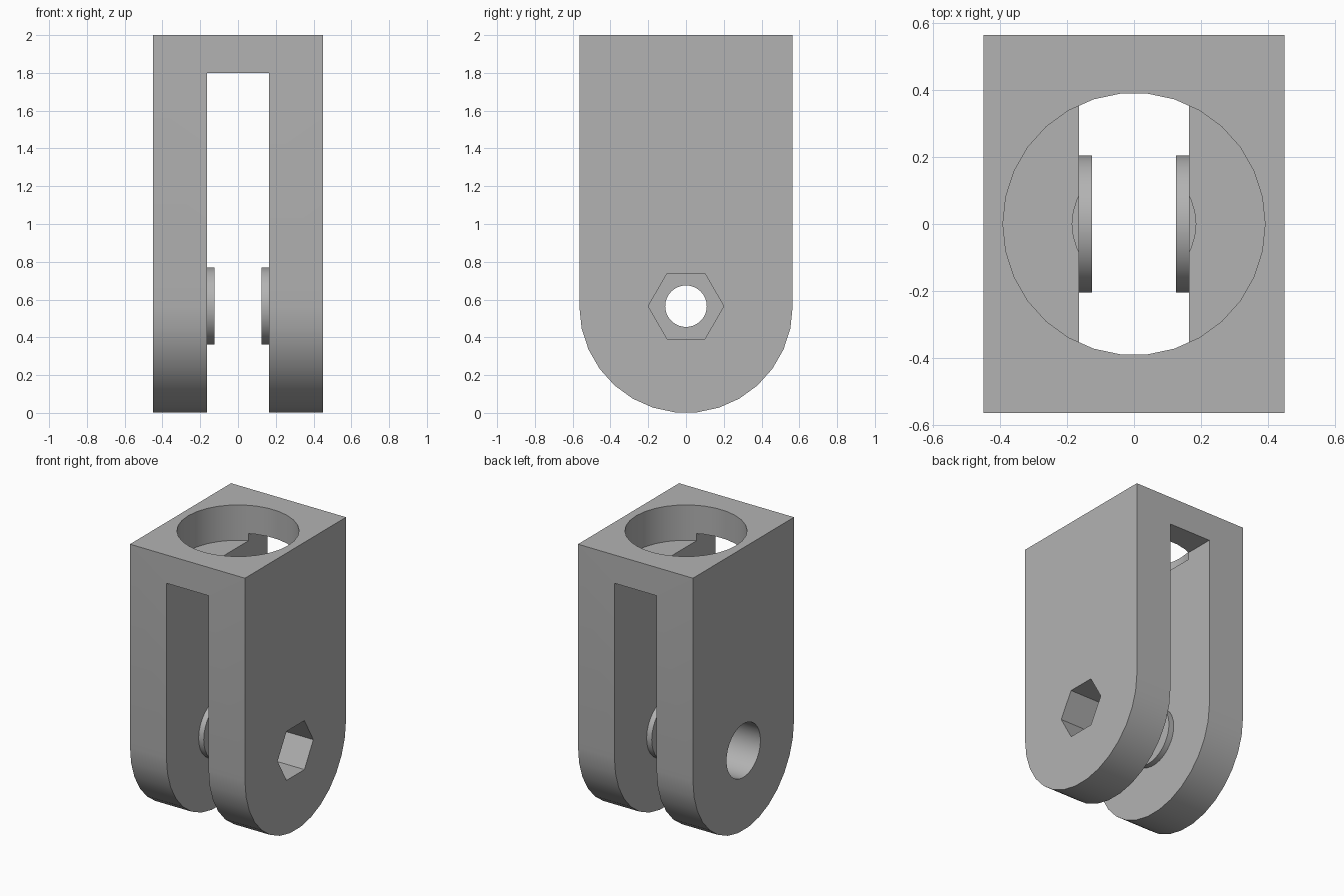
import bpy, bmesh, math
from mathutils import Matrix

default = bpy.data.objects.get("Cube")
if default:
    bpy.data.objects.remove(default, do_unlink=True)

HALF_X, HALF_Y, TOP = 0.45, 0.565, 2.0
SLOT = 0.165          # half width of the wheel slot
AXLE_Z = 0.565
SEGMENTS = 30

grey = bpy.data.materials.new("plain_grey")
grey.use_nodes = True
grey.diffuse_color = (0.45, 0.45, 0.45, 1)
grey.node_tree.nodes["Principled BSDF"].inputs["Base Color"].default_value = grey.diffuse_color


def finish(name, bm):
    bmesh.ops.recalc_face_normals(bm, faces=bm.faces)
    mesh = bpy.data.meshes.new(name)
    bm.to_mesh(mesh)
    bm.free()
    mesh.materials.append(grey)
    obj = bpy.data.objects.new(name, mesh)
    bpy.context.collection.objects.link(obj)
    return obj


def cylinder_x(name, radius, x0, x1, sides=SEGMENTS):
    """Prism along x at axle height, with a corner on the y axis."""
    bm = bmesh.new()
    ring = [bm.verts.new((x0, radius * math.cos(math.tau * i / sides),
                          AXLE_Z + radius * math.sin(math.tau * i / sides)))
            for i in range(sides)]
    extrude(bm, bm.faces.new(ring), (x1 - x0, 0, 0))
    return finish(name, bm)


def cylinder_z(name, radius, z0, z1):
    bm = bmesh.new()
    ring = [bm.verts.new((radius * math.cos(math.tau * i / SEGMENTS),
                          radius * math.sin(math.tau * i / SEGMENTS), z0))
            for i in range(SEGMENTS)]
    extrude(bm, bm.faces.new(ring), (0, 0, z1 - z0))
    return finish(name, bm)


def box(name, size, centre):
    bm = bmesh.new()
    bmesh.ops.create_cube(bm, size=1, matrix=Matrix.Translation(centre) @ Matrix.Diagonal((*size, 1)))
    return finish(name, bm)


def extrude(bm, face, vector):
    result = bmesh.ops.extrude_face_region(bm, geom=[face], use_keep_orig=True)
    moved = [g for g in result["geom"] if isinstance(g, bmesh.types.BMVert)]
    bmesh.ops.translate(bm, verts=moved, vec=vector)


def activate(obj):
    bpy.ops.object.select_all(action='DESELECT')
    obj.select_set(True)
    bpy.context.view_layer.objects.active = obj


def cut(obj, cutter):
    activate(obj)
    mod = obj.modifiers.new("cut", 'BOOLEAN')
    mod.operation = 'DIFFERENCE'
    mod.solver = 'EXACT'
    mod.object = cutter
    bpy.ops.object.modifier_apply(modifier=mod.name)
    bpy.data.objects.remove(cutter, do_unlink=True)


def smooth(obj):
    activate(obj)
    bpy.ops.object.shade_smooth_by_angle(angle=math.radians(30))


# Fork body: square top, half-round bottom, extruded across x
bm = bmesh.new()
outline = [(HALF_Y, TOP), (-HALF_Y, TOP)]
for i in range(SEGMENTS // 2 + 1):
    a = math.pi + math.tau * i / SEGMENTS
    outline.append((HALF_Y * math.cos(a), AXLE_Z + HALF_Y * math.sin(a)))
extrude(bm, bm.faces.new([bm.verts.new((-HALF_X, y, z)) for y, z in outline]), (2 * HALF_X, 0, 0))
fork = finish("fork_body", bm)

# Wheel slot, stem socket and the narrower bore below it
cut(fork, box("slot_cutter", (2 * SLOT, 2, 2.8), (0, 0, 0.4)))
cut(fork, cylinder_z("socket_cutter", 0.392, 1.75, 2.2))
cut(fork, cylinder_z("bore_cutter", 0.185, 1.6, 1.9))

# Axle hole, hex nut pocket on one cheek and round bolt-head pocket on the other
cut(fork, cylinder_x("axle_cutter", 0.11, -1, 1))
cut(fork, cylinder_x("nut_cutter", 0.2, 0.185, 0.6, sides=6))
cut(fork, cylinder_x("bolt_head_cutter", 0.19, -0.6, -0.185))
smooth(fork)

# Spacer rings on the inner cheeks
for side, label in ((1, "left"), (-1, "right")):
    ring = cylinder_x(label + "_spacer_ring", 0.205, side * 0.125, side * SLOT)
    cut(ring, cylinder_x("ring_cutter", 0.11, -1, 1))
    smooth(ring)
